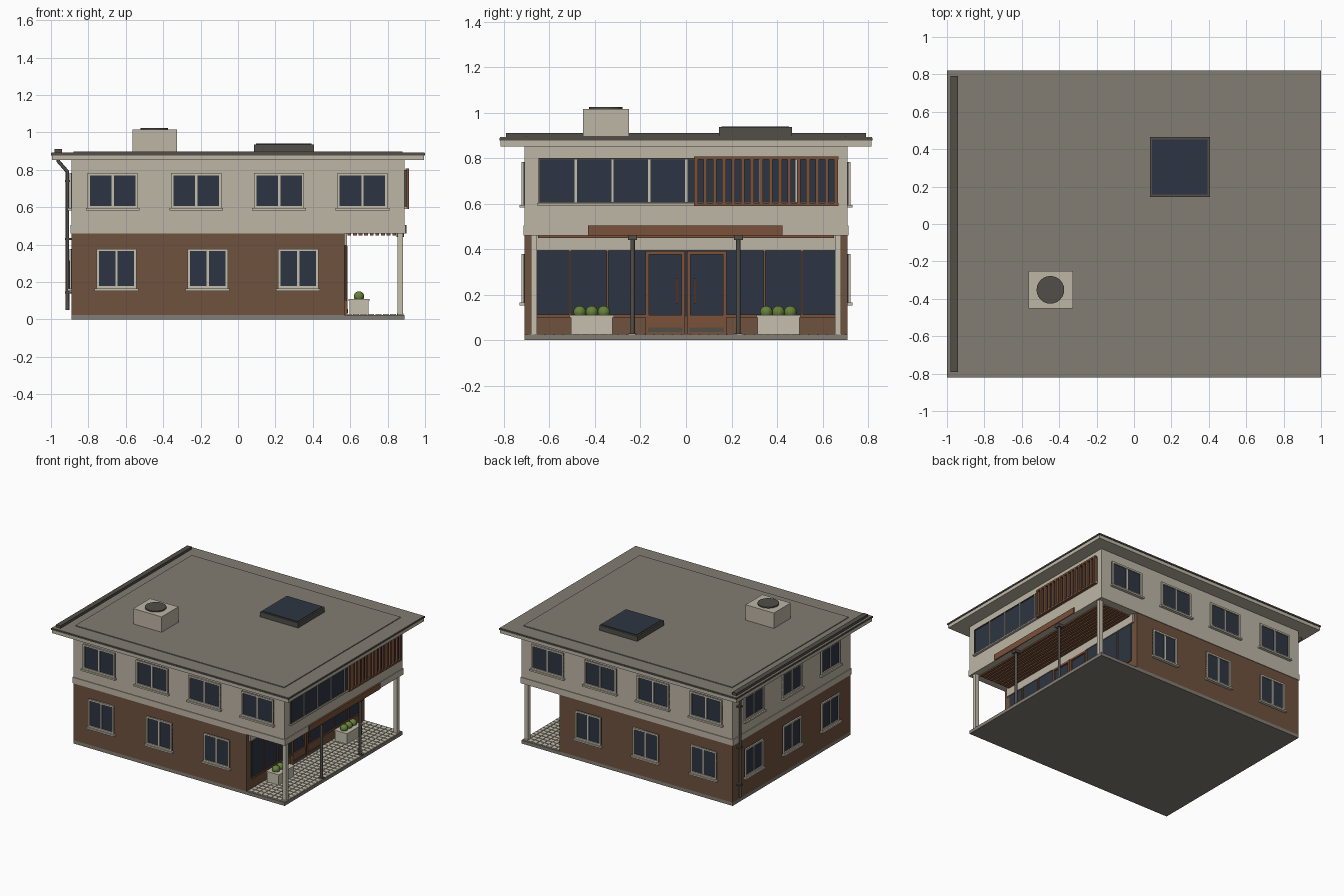
import bpy, bmesh, math
from mathutils import Matrix, Vector

old_cube = bpy.data.objects.get("Cube")
if old_cube:
    bpy.data.objects.remove(old_cube, do_unlink=True)


def material(name, hex_code):
    def linear(part):
        value = int(part, 16) / 255
        return ((value + 0.055) / 1.055) ** 2.4
    colour = (*[linear(hex_code[i:i + 2]) for i in (0, 2, 4)], 1)
    mat = bpy.data.materials.new(name)
    mat.diffuse_color = colour
    mat.use_nodes = True
    for node in mat.node_tree.nodes:
        if node.type == "BSDF_PRINCIPLED":
            node.inputs["Base Color"].default_value = colour
    return mat


render = material("cream render", "beb6a6")
trim = material("pale trim", "c6bfae")
brick = material("brown brick", "70523f")
timber = material("timber", "7a523a")
glass = material("dark glass", "2d3542")
metal = material("dark metal", "524e48")
stone = material("grey stone", "827d73")
leaf = material("leaf green", "66803a")


def finish(name, bm, mat):
    mesh = bpy.data.meshes.new(name)
    bm.to_mesh(mesh)
    bm.free()
    mesh.materials.append(mat)
    obj = bpy.data.objects.new(name, mesh)
    bpy.context.collection.objects.link(obj)
    return obj


def boxes(name, mat, extents, place=None):
    """One object from boxes given as (x0, x1, y0, y1, z0, z1)."""
    bm = bmesh.new()
    for x0, x1, y0, y1, z0, z1 in extents:
        size = Vector((x1 - x0, y1 - y0, z1 - z0))
        centre = Vector((x0 + x1, y0 + y1, z0 + z1)) / 2
        bmesh.ops.create_cube(bm, size=1, matrix=Matrix.Translation(centre) @ Matrix.Diagonal(size).to_4x4())
    obj = finish(name, bm, mat)
    if place:
        obj.matrix_world = place
    return obj


def cylinder(name, mat, radius, x, y, z0, z1):
    bm = bmesh.new()
    bmesh.ops.create_cone(bm, cap_ends=True, segments=24, radius1=radius, radius2=radius, depth=z1 - z0,
                          matrix=Matrix.Translation((x, y, (z0 + z1) / 2)))
    for face in bm.faces:
        face.smooth = abs(face.normal.z) < 0.5
    return finish(name, bm, mat)


def facade(x, y, degrees):
    """Wall frame: local x runs along the wall, local -y points outward."""
    return Matrix.Translation((x, y, 0)) @ Matrix.Rotation(math.radians(degrees), 4, "Z")


def border(left, right, low, high, width, depth):
    return [(left, left + width, -depth, 0, low, high),
            (right - width, right, -depth, 0, low, high),
            (left + width, right - width, -depth, 0, low, low + width),
            (left + width, right - width, -depth, 0, high - width, high)]


def window(name, place, centre, width, low, high):
    left, right = centre - width / 2, centre + width / 2
    boxes(name + "_glass", glass, [(left, right, -0.004, 0, low, high)], place)
    mullion = (centre - 0.006, centre + 0.006, -0.01, 0, low, high)
    boxes(name + "_frame", trim, border(left, right, low, high, 0.013, 0.012) + [mullion], place)
    boxes(name + "_sill", trim, [(left - 0.01, right + 0.01, -0.022, 0, low - 0.012, low)], place)


# Main masses
HX, HY, SHOP = 0.89, 0.71, 0.57
boxes("base_slab", stone, [(-HX, HX, -HY, HY, 0, 0.025)])
boxes("ground_floor", brick, [(-HX, SHOP, -HY, HY, 0.025, 0.46)])
boxes("upper_floor", render, [(-HX, HX, -HY, HY, 0.46, 0.86)])
boxes("floor_band", render, [(-HX - 0.005, HX + 0.005, -HY - 0.005, HY + 0.005, 0.46, 0.505)])

# Roof
boxes("roof_eaves", render, [(-0.995, 0.995, -0.815, 0.815, 0.852, 0.88)])
boxes("roof_edge", metal, [(-1, 1, -0.82, 0.82, 0.878, 0.889)])
boxes("roof_deck", stone, [(-0.997, 0.997, -0.817, 0.817, 0.885, 0.892)])
boxes("roof_panel", stone, [(-0.88, 0.88, -0.7, 0.7, 0.89, 0.898)])
boxes("roof_gutter", metal, [(-0.98, -0.942, -0.79, 0.79, 0.89, 0.911)])
boxes("vent_box", render, [(-0.565, -0.327, -0.452, -0.25, 0.89, 1.015)])
cylinder("vent_cap", metal, 0.074, -0.447, -0.352, 1.01, 1.024)
boxes("skylight_curb", metal, [(0.085, 0.405, 0.145, 0.465, 0.89, 0.936)])
boxes("skylight_glass", glass, [(0.097, 0.393, 0.157, 0.453, 0.93, 0.94)])

# Punched windows on the front, back and gutter side
for side, sign, angle in (("front", 1, 0), ("back", -1, 180)):
    wall = facade(0, -sign * HY, angle)
    for i, x in enumerate((-0.67, -0.223, 0.22, 0.665)):
        window(f"{side}_upper_window_{i}", wall, sign * x, 0.268, 0.595, 0.783)
    for i, x in enumerate((-0.65, -0.162, 0.322)):
        window(f"{side}_lower_window_{i}", wall, sign * x, 0.215, 0.165, 0.378)
wall = facade(-HX, 0, -90)
for i in (-1, 0, 1):
    window(f"side_upper_window_{i + 1}", wall, i * 0.46, 0.23, 0.595, 0.783)
    window(f"side_lower_window_{i + 1}", wall, i * 0.46, 0.215, 0.165, 0.378)

# Shop front below the overhang
shop = facade(SHOP, 0, 90)
boxes("shop_glass", glass, [(-0.655, 0.655, -0.005, 0, 0.105, 0.395)], shop)
boxes("shop_header", render, [(-0.68, 0.68, -0.012, 0, 0.395, 0.46)], shop)
rails = [(-0.655, -0.175, -0.012, 0, 0.1, 0.112), (0.175, 0.655, -0.012, 0, 0.1, 0.112)]
bars = [(y - 0.005, y + 0.005, -0.012, 0, 0.105, 0.395) for y in (-0.51, -0.345, 0.345, 0.51)]
boxes("shop_mullions", timber, rails + bars, shop)
for name, left in (("left", 0.004), ("right", -0.178)):
    right = left + 0.174
    boxes(name + "_door_frame", timber, border(left, right, 0.025, 0.392, 0.015, 0.016), shop)
    boxes(name + "_door_panel", timber, [(left, right, -0.014, 0, 0.025, 0.11)], shop)
    boxes(name + "_door_kickplate", metal, [(left + 0.012, right - 0.012, -0.018, 0, 0.035, 0.055)], shop)
    grip = 0.04 if left > 0 else -0.04
    boxes(name + "_door_handle", timber, [(grip - 0.004, grip + 0.004, -0.016, -0.008, 0.16, 0.27)], shop)

# Porch floor tiles, corner posts and slim columns
STEP = 0.04
boxes("porch_tiles", trim, [(SHOP + i * STEP + 0.004, SHOP + (i + 1) * STEP - 0.004,
                             -0.7 + j * STEP + 0.004, -0.7 + (j + 1) * STEP - 0.004, 0.024, 0.028)
                            for i in range(8) for j in range(35)])
boxes("corner_posts", trim, [(0.852, 0.883, y - 0.014, y + 0.014, 0.025, 0.46) for y in (-0.668, 0.668)])
for i, y in enumerate((-0.235, 0.23)):
    cylinder(f"column_{i}", metal, 0.01, 0.868, y, 0.025, 0.455)
    boxes(f"column_plates_{i}", metal, [(0.848, 0.888, y - 0.02, y + 0.02, 0.44, 0.46),
                                        (0.85, 0.886, y - 0.016, y + 0.016, 0.025, 0.031)])

# Timber ceiling slats under the overhang
boxes("ceiling_slats", timber, [(0.585 + i * 0.03, 0.605 + i * 0.03, -0.65, 0.65, 0.45, 0.461) for i in range(9)])

# Planters with clipped shrubs
for name, y in (("front", -0.414), ("rear", 0.406)):
    boxes(name + "_planter", trim, [(0.597, 0.697, y - 0.092, y + 0.092, 0.025, 0.1),
                                    (0.592, 0.702, y - 0.097, y + 0.097, 0.1, 0.11)])
    for i in (-1, 0, 1):
        bm = bmesh.new()
        bmesh.ops.create_uvsphere(bm, u_segments=16, v_segments=10, radius=0.028,
                                  matrix=Matrix.Translation((0.647, y + i * 0.053, 0.123)))
        for face in bm.faces:
            face.smooth = True
        finish(f"{name}_shrub_{i + 1}", bm, leaf)

# Ribbon window, fascia board and slatted screen on the shop side
upper = facade(HX, 0, 90)
boxes("ribbon_glass", glass, [(-0.645, 0.665, -0.004, 0, 0.605, 0.797)], upper)
boxes("ribbon_frame", metal, border(-0.648, 0.668, 0.6, 0.8, 0.007, 0.01), upper)
boxes("ribbon_mullions", trim, [(y - 0.005, y + 0.005, -0.01, 0, 0.605, 0.795)
                                for y in (-0.485 + i * 0.162 for i in range(7))], upper)
boxes("ribbon_sill", trim, [(-0.655, 0.67, -0.018, 0, 0.592, 0.602)], upper)
boxes("fascia_board", timber, [(-0.43, 0.425, -0.012, 0, 0.46, 0.505)], upper)
screen = [(0.035, 0.67, -0.025, -0.005, z, z + 0.012) for z in (0.59, 0.795)]
screen += [(y, y + 0.016, -0.025, -0.009, 0.595, 0.805) for y in (0.036 + i * 0.041 for i in range(16))]
boxes("slatted_screen", timber, screen, upper)

# Downpipe from the gutter
curve = bpy.data.curves.new("downpipe", "CURVE")
curve.dimensions = "3D"
curve.bevel_depth = 0.01
curve.bevel_resolution = 2
curve.use_fill_caps = True
path = [(-0.96, 0.89), (-0.96, 0.845), (-0.912, 0.79), (-0.912, 0.05)]
spline = curve.splines.new("POLY")
spline.points.add(len(path) - 1)
for point, (x, z) in zip(spline.points, path):
    point.co = (x, 0.65, z, 1)
curve.materials.append(metal)
bpy.context.collection.objects.link(bpy.data.objects.new("downpipe", curve))
boxes("pipe_brackets", metal, [(-0.925, -HX, 0.635, 0.665, z, z + 0.01) for z in (0.14, 0.425, 0.735)])
